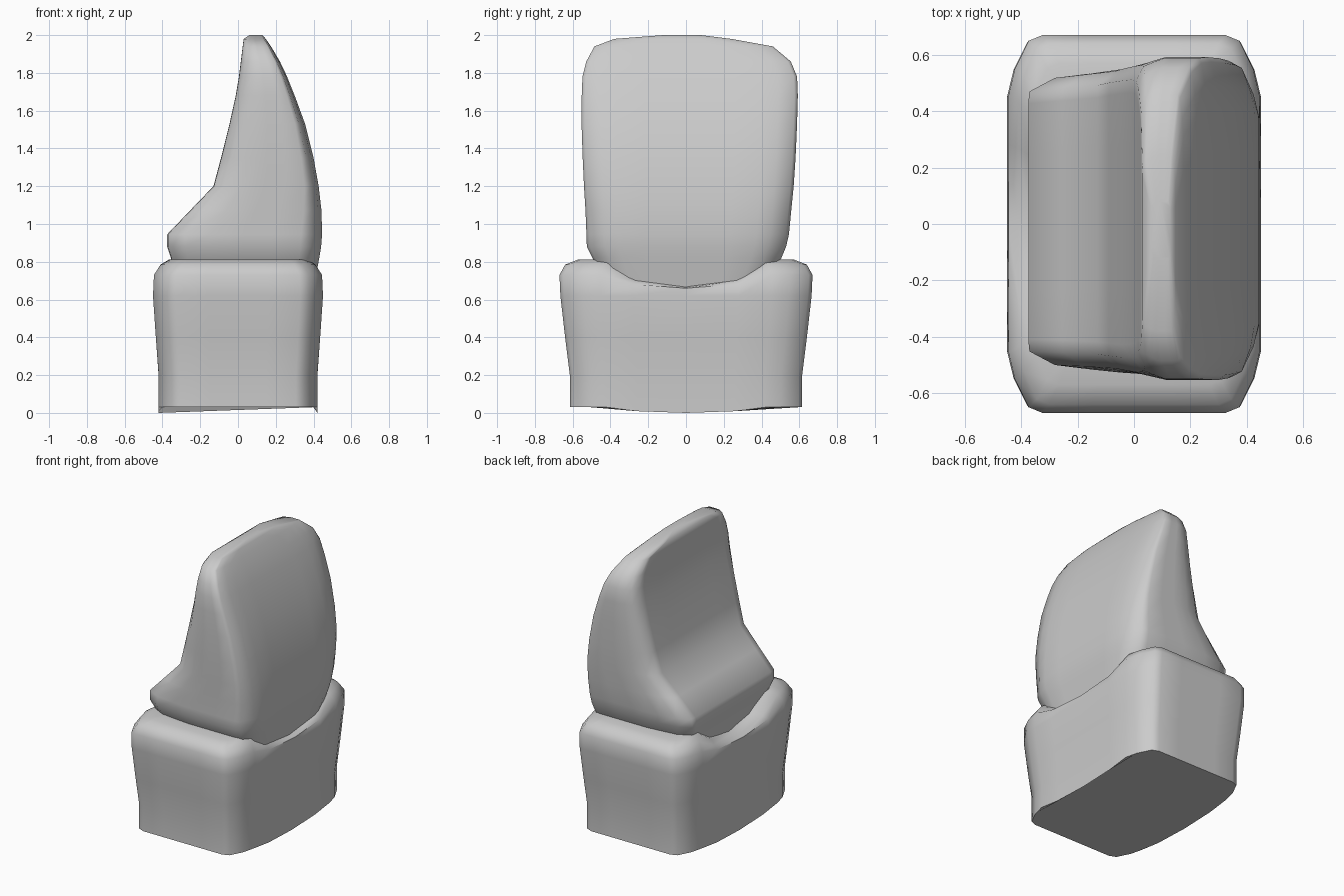
import bpy, bmesh, math

if "Cube" in bpy.data.objects:
    bpy.data.objects.remove(bpy.data.objects["Cube"])

# Quarter outlines (unit half sizes), from the x axis round to the y axis
ROUND = [(1, 0), (1, .42), (1, .68), (.95, .82), (.84, .97), (.73, 1), (.36, 1), (0, 1)]
SHARP = [(1, 0), (1, .45), (1, .78), (.99, .86), (.77, .95), (.45, .98), (.2, 1), (0, 1)]


def outline(right, left):
    """Full closed outline, anticlockwise, with its own corner shape per x side."""
    a = right
    b = [(-u, v) for u, v in reversed(left)][1:]
    upper = a + b
    lower = [(u, -v) for u, v in reversed(upper)][1:-1]
    return upper + lower


def loft(name, rings, shape):
    """Rings are (z, x0, x1, y0, y1, dip): dip lowers the middle of the x sides."""
    bm = bmesh.new()
    loops = []
    for z, x0, x1, y0, y1, dip in rings:
        loop = []
        for u, v in shape:
            w = 0
            if abs(u) > .99:
                w = max(0, 1 - (abs(v) / .68) ** 2.5)
            loop.append(bm.verts.new(((x0 + x1) / 2 + u * (x1 - x0) / 2,
                                      (y0 + y1) / 2 + v * (y1 - y0) / 2,
                                      z - dip * w)))
        loops.append(loop)
    n = len(shape)
    for a, b in zip(loops, loops[1:]):
        for i in range(n):
            j = (i + 1) % n
            bm.faces.new((a[i], a[j], b[j], b[i]))
    bm.faces.new(loops[0][::-1])
    bm.faces.new(loops[-1])
    bmesh.ops.recalc_face_normals(bm, faces=bm.faces)
    mesh = bpy.data.meshes.new(name)
    bm.to_mesh(mesh)
    bm.free()
    obj = bpy.data.objects.new(name, mesh)
    bpy.context.collection.objects.link(obj)
    bpy.ops.object.select_all(action='DESELECT')
    obj.select_set(True)
    bpy.context.view_layer.objects.active = obj
    bpy.ops.object.shade_smooth_by_angle(angle=math.radians(60))
    return obj


# Gum block with a scooped rim on both broad sides
base = [(.03, .42, .615, .03), (.2, .42, .615, .01), (.4, .435, .64, 0),
        (.62, .45, .665, 0), (.73, .445, .67, .07), (.785, .41, .64, .12),
        (.812, .365, .57, .14), (.812, .3, .45, .14)]
loft("gum_base", [(z, -x, x, -y, y, d) for z, x, y, d in base], outline(ROUND, ROUND))

# Incisor crown: broad curved outer face, hollow inner face with a step
crown = [(.6, -.33, .39, -.40, .40), (.72, -.34, .412, -.45, .45),
         (.82, -.355, .43, -.495, .505), (.88, -.375, .44, -.525, .53),
         (.945, -.375, .445, -.527, .545), (1.07, -.255, .442, -.532, .557),
         (1.2, -.13, .427, -.54, .57), (1.35, -.09, .4, -.547, .58),
         (1.53, -.045, .355, -.553, .588), (1.68, -.012, .3, -.552, .592),
         (1.78, .005, .26, -.548, .588), (1.86, .015, .222, -.528, .555),
         (1.94, .025, .175, -.485, .46), (1.98, .03, .147, -.38, .24),
         (2.0, .06, .13, -.12, .08)]
loft("tooth_crown", [r + (0,) for r in crown], outline(ROUND, SHARP))
